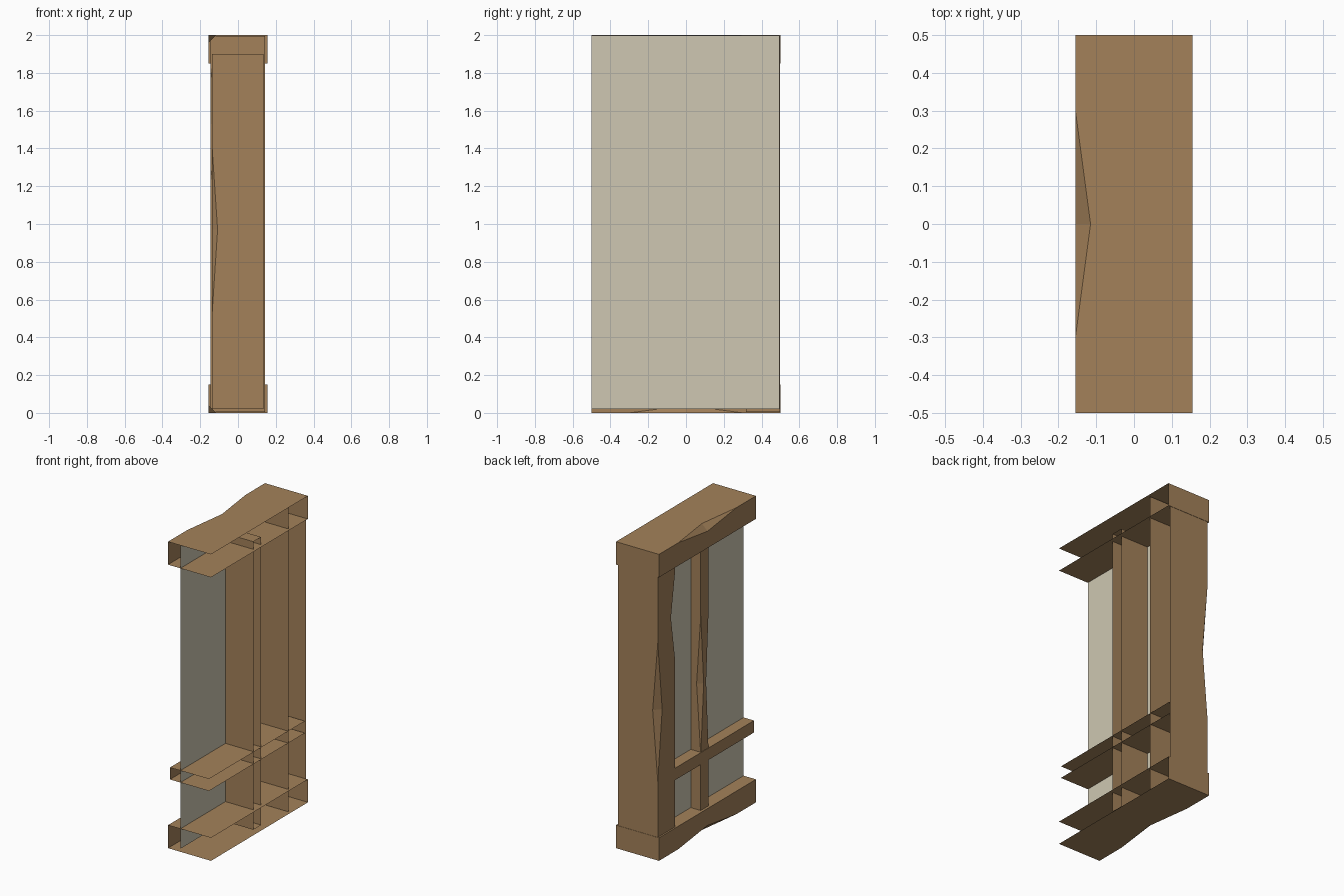
import bpy, bmesh
from mathutils import Vector as V

if "Cube" in bpy.data.objects:
    bpy.data.objects.remove(bpy.data.objects["Cube"])


def material(name, color):
    m = bpy.data.materials.new(name)
    m.diffuse_color = (*color, 1)
    m.use_nodes = True
    m.node_tree.nodes["Principled BSDF"].inputs["Base Color"].default_value = m.diffuse_color
    return m


wood = material("brown wood", (0.37, 0.222, 0.102))
paper = material("cream pane", (0.62, 0.575, 0.445))


def hull(name, points):
    bm = bmesh.new()
    for p in points:
        bm.verts.new(p)
    res = bmesh.ops.convex_hull(bm, input=bm.verts[:])
    bmesh.ops.dissolve_limit(bm, angle_limit=0.01, verts=bm.verts[:], edges=bm.edges[:])
    bmesh.ops.recalc_face_normals(bm, faces=bm.faces[:])
    me = bpy.data.meshes.new(name)
    bm.to_mesh(me)
    bm.free()
    ob = bpy.data.objects.new(name, me)
    bpy.context.collection.objects.link(ob)
    return ob


def dent(mid, u, v, up, down):
    """Wedge that chips a box edge at mid; u, v = inward depths, up/down = ends along the edge."""
    m, u, v = V(mid), V(u), V(v)
    p, q = m + u, m + v
    return [m + V(up), m + V(down), p + (p - q) * 0.5, q + (q - p) * 0.5, m - 2 * (u + v)]


def beam(name, lo, hi, dents=(), open_sides=()):
    """Box with chipped edges; open_sides lists (axis, position) of faces left off."""
    ob = hull(name, [(x, y, z) for x in (lo[0], hi[0]) for y in (lo[1], hi[1]) for z in (lo[2], hi[2])])
    cutters = []
    for pts in dents:
        c = hull("chip_cutter", pts)
        c.hide_render = True
        mod = ob.modifiers.new("chip", 'BOOLEAN')
        mod.operation, mod.solver, mod.object = 'DIFFERENCE', 'EXACT', c
        cutters.append(c)
    bpy.context.view_layer.update()
    me = bpy.data.meshes.new_from_object(ob.evaluated_get(bpy.context.evaluated_depsgraph_get()))
    ob.modifiers.clear()
    ob.data = me
    for c in cutters:
        bpy.data.objects.remove(c)
    bm = bmesh.new()
    bm.from_mesh(me)
    gone = [f for f in bm.faces
            if any(all(abs(v.co[a] - pos) < 1e-4 for v in f.verts) for a, pos in open_sides)]
    bmesh.ops.delete(bm, geom=gone, context='FACES')
    bm.to_mesh(me)
    bm.free()
    me.materials.clear()
    me.materials.append(wood)
    return ob


# top and bottom beams, chipped on their outer back edge
for name, z0, z1, edge, s in (("top_beam", 1.85, 2.0, 2.0, -1), ("bottom_beam", 0.0, 0.15, 0.0, 1)):
    beam(name, (-0.155, -0.5, z0), (0.155, 0.5, z1),
         [dent((-0.155, 0, edge), (0.04, 0, 0), (0, 0, 0.04 * s), (0, 0.3, 0), (0, -0.3, 0))],
         [(0, 0.155), (1, -0.5)])

# side post, chipped on outer and inner corners
beam("side_post", (-0.145, 0.318, 0.004), (0.143, 0.498, 1.994),
     [dent((-0.145, 0.498, 0.97), (0.037, 0, 0), (0, -0.045, 0), (0, 0, 0.45), (0, 0, -0.46)),
      dent((-0.145, 0.318, 1.53), (0.035, 0, 0), (0, 0.045, 0), (0, 0, 0.3), (0, 0, -0.3))],
     [(0, 0.143), (2, 0.004), (2, 1.994)])

# middle mullion, chipped on both back corners
beam("middle_mullion", (-0.138, -0.035, 0.02), (0.135, 0.045, 1.9),
     [dent((-0.138, y, 0.97), (0.03, 0, 0), (0, d, 0), (0, 0, 0.45), (0, 0, -0.46))
      for y, d in ((0.045, -0.03), (-0.035, 0.025))],
     [(0, 0.135)])

# horizontal rail
beam("cross_rail", (-0.141, -0.5, 0.452), (0.14, 0.49, 0.53), (), [(0, 0.14), (1, -0.5), (1, 0.49)])

# thin pane
me = bpy.data.meshes.new("pane")
me.from_pydata([(-0.066, y, z) for y, z in ((-0.5, 0.02), (0.495, 0.02), (0.495, 1.997), (-0.5, 1.997))],
               [], [(0, 1, 2, 3)])
me.materials.append(paper)
bpy.context.collection.objects.link(bpy.data.objects.new("pane", me))
